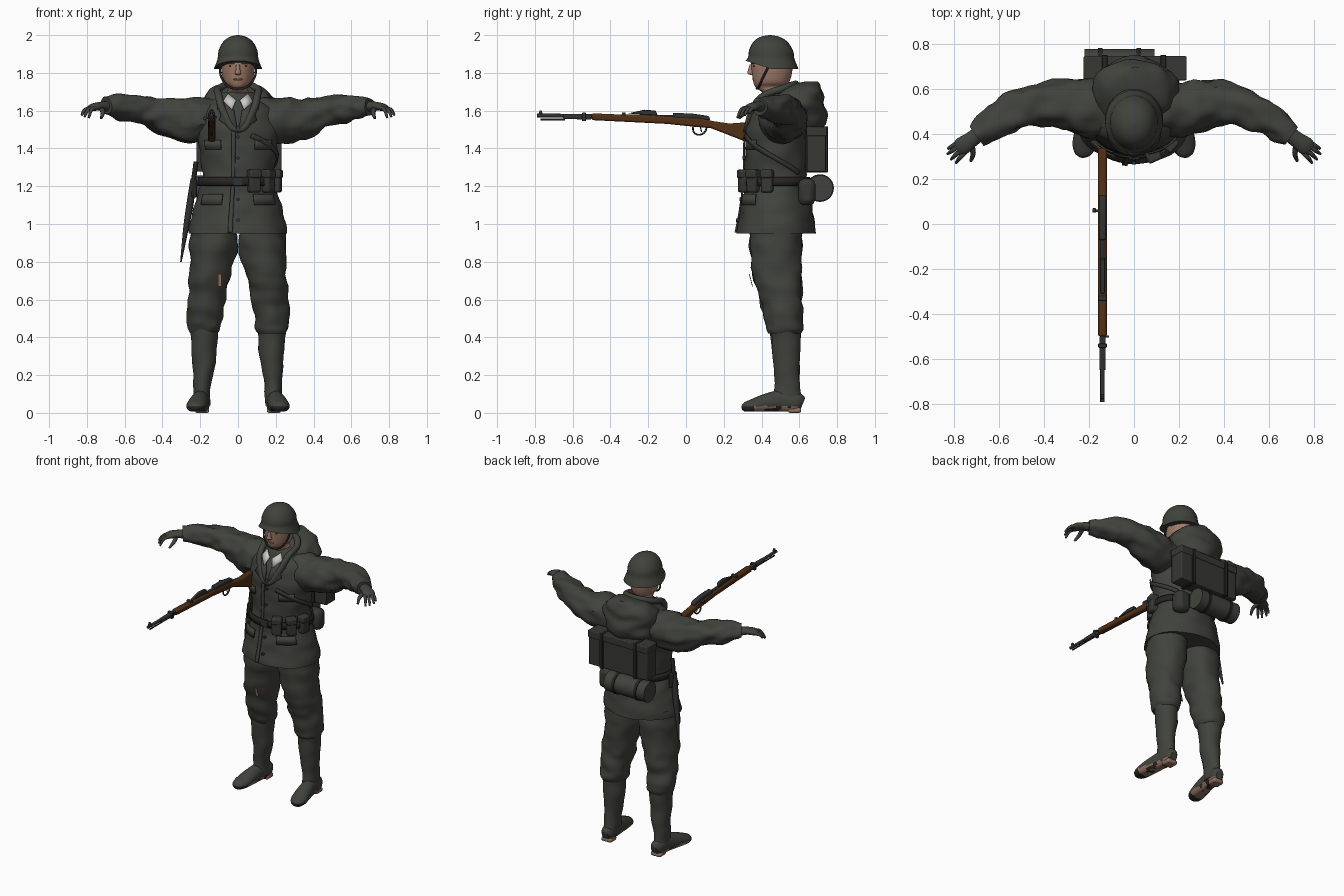
import bpy, bmesh, math
from mathutils import Vector, Matrix, noise

if "Cube" in bpy.data.objects:
    bpy.data.objects.remove(bpy.data.objects["Cube"])


def material(name, rgb):
    m = bpy.data.materials.new(name)
    m.use_nodes = True
    m.diffuse_color = (*rgb, 1)
    m.node_tree.nodes["Principled BSDF"].inputs["Base Color"].default_value = (*rgb, 1)
    return m


CLOTH = material("field_grey_cloth", (.052, .055, .045))
GEAR = material("dark_gear", (.038, .04, .034))
LEATHER = material("dark_leather", (.02, .018, .015))
SKIN = material("skin", (.36, .2, .14))
WOOD = material("walnut_wood", (.085, .03, .008))
METAL = material("gun_metal", (.03, .032, .031))
WHITE = material("white_collar", (.6, .6, .57))
WORN = material("worn_sole", (.29, .17, .13))
LIPS = material("lips", (.25, .1, .08))


def finish(name, bm, mat, smooth=True, bevel=0, thick=0):
    bmesh.ops.recalc_face_normals(bm, faces=bm.faces[:])
    me = bpy.data.meshes.new(name)
    bm.to_mesh(me)
    bm.free()
    me.materials.append(mat)
    ob = bpy.data.objects.new(name, me)
    bpy.context.collection.objects.link(ob)
    if thick:
        ob.modifiers.new("thickness", "SOLIDIFY").thickness = thick
        ob.modifiers["thickness"].offset = 0
    if bevel:
        b = ob.modifiers.new("bevel", "BEVEL")
        b.width, b.segments = bevel, 2
    if smooth:
        bpy.context.view_layer.objects.active = ob
        ob.select_set(True)
        bpy.ops.object.shade_smooth_by_angle(angle=math.radians(45))
        ob.select_set(False)
    return ob


def spline(pts, t):
    # smooth interpolation through tuples, t counted in points
    i = min(int(t), len(pts) - 2)
    f = t - i
    p = [pts[max(0, min(len(pts) - 1, i + k))] for k in (-1, 0, 1, 2)]
    return [b + f / 2 * (c - a + f * (2 * a - 5 * b + 4 * c - d + f * (3 * (b - c) + d - a)))
            for a, b, c, d in zip(*p)]


def loft(name, rings, mat, flat=False, seg=32, steps=5, fold=0, freq=9, side=1, shape=None):
    # rings: x, y, z, half width, half height
    rings = [(r[0] * side, *r[1:]) for r in rings]
    rows = [spline(rings, i / steps) for i in range((len(rings) - 1) * steps + 1)]
    bm = bmesh.new()
    loops = []
    for i, r in enumerate(rows):
        c = Vector(r[:3])
        u, v = Vector((1, 0, 0)), Vector((0, 1, 0))
        if not flat:
            t = Vector(rows[min(i + 1, len(rows) - 1)][:3]) - Vector(rows[max(i - 1, 0)][:3])
            u = t.cross(Vector((0, 0, 1))).normalized()
            v = u.cross(t).normalized()
        loop = []
        for k in range(seg):
            a = math.tau * k / seg
            d = u * math.cos(a) * abs(r[3]) + v * math.sin(a) * abs(r[4])
            p = c + d
            if fold:
                p += d.normalized() * fold * noise.noise(Vector((p.x, p.y, p.z * 1.5)) * freq)
            loop.append(bm.verts.new(shape(p) if shape else p))
        loops.append(loop)
    for a, b in zip(loops, loops[1:]):
        for k in range(seg):
            bm.faces.new((a[k], a[(k + 1) % seg], b[(k + 1) % seg], b[k]))
    bm.faces.new(loops[0])
    bm.faces.new(loops[-1])
    return finish(name, bm, mat)


def box(name, loc, size, mat, bevel=.008, rot=0):
    bm = bmesh.new()
    bmesh.ops.create_cube(bm, size=1, matrix=Matrix.Translation(loc) @ Matrix.Rotation(rot, 4, 'Z')
                          @ Matrix.Diagonal((*size, 1)))
    return finish(name, bm, mat, bevel=bevel)


def rod(name, a, b, r, mat, seg=20):
    a, b = Vector(a), Vector(b)
    bm = bmesh.new()
    q = (b - a).to_track_quat('Z', 'Y').to_matrix().to_4x4()
    bmesh.ops.create_cone(bm, cap_ends=True, segments=seg, radius1=r, radius2=r, depth=(b - a).length,
                          matrix=Matrix.Translation((a + b) / 2) @ q)
    return finish(name, bm, mat)


def slab(name, pts, x, width, mat, bevel=.006):
    # side outline (y, z) extruded across x
    bm = bmesh.new()
    f = bm.faces.new([bm.verts.new((x - width / 2, y, z)) for y, z in pts])
    g = bmesh.ops.extrude_face_region(bm, geom=[f])
    bmesh.ops.translate(bm, vec=(width, 0, 0), verts=[v for v in g["geom"] if isinstance(v, bmesh.types.BMVert)])
    return finish(name, bm, mat, bevel=bevel)


def tube(name, pts, r, mat, closed=False):
    cu = bpy.data.curves.new(name, 'CURVE')
    cu.dimensions, cu.bevel_depth, cu.bevel_resolution = '3D', r, 3
    s = cu.splines.new('BEZIER')
    s.bezier_points.add(len(pts) - 1)
    for b, p in zip(s.bezier_points, pts):
        b.co = p
        b.handle_left_type = b.handle_right_type = 'AUTO'
    s.use_cyclic_u = closed
    cu.materials.append(mat)
    ob = bpy.data.objects.new(name, cu)
    bpy.context.collection.objects.link(ob)


# Jacket
TORSO = [(0, .475, .95, .26, .21), (0, .48, 1.05, .243, .195), (0, .48, 1.15, .215, .18),
         (0, .475, 1.225, .192, .165), (0, .475, 1.32, .195, .163), (0, .475, 1.42, .212, .163),
         (0, .48, 1.52, .222, .16), (0, .49, 1.6, .2, .14), (0, .5, 1.66, .13, .11), (0, .5, 1.7, .085, .085)]
loft("jacket", TORSO, CLOTH, flat=True, seg=48, fold=.012)


def torso_at(z):
    i = max(k for k in range(len(TORSO) - 1) if TORSO[k][2] <= max(z, .95))
    f = (z - TORSO[i][2]) / (TORSO[i + 1][2] - TORSO[i][2])
    return [a + (b - a) * f for a, b in zip(TORSO[i], TORSO[i + 1])]


def band(name, start, end, width, mat, off=.01, n=40):
    # strip on the jacket between (degrees, height) points; -90 degrees is the front
    bm = bmesh.new()
    a0, z0 = math.radians(start[0]), start[1]
    da, dz = math.radians(end[0]) - a0, end[1] - z0
    ln = math.hypot(da * .19, dz)
    rows = []
    for i in range(n + 1):
        row = []
        for s in (-.5, .5):
            a = a0 + da * i / n - s * width * dz / ln / .19
            z = z0 + dz * i / n + s * width * da * .19 / ln
            _, cy, _, rx, ry = torso_at(z)
            row.append(bm.verts.new(((rx + off) * math.cos(a), cy + (ry + off) * math.sin(a), z)))
        rows.append(row)
    for p, q in zip(rows, rows[1:]):
        bm.faces.new((p[0], q[0], q[1], p[1]))
    finish(name, bm, mat, thick=.008)


def patch(name, pts, mat, off, side):
    # front piece from (x, z) points laid on the jacket
    bm = bmesh.new()
    vs = []
    for x, z in pts:
        _, cy, _, rx, ry = torso_at(z)
        vs.append(bm.verts.new((x * side, cy - ry * math.sqrt(max(0, 1 - (x / rx) ** 2)) - off, z)))
    bm.faces.new(vs)
    finish(name, bm, mat, thick=.008)


band("belt", (-90, 1.225), (270, 1.225), .045, LEATHER, .014, 64)
band("shoulder_strap", (-72, 1.47), (45, 1.27), .025, GEAR)
band("jacket_front_edge", (-99, .955), (-96, 1.49), .018, CLOTH, .006)
box("belt_buckle", (0, .292, 1.225), (.05, .012, .045), METAL, .004)
for i in range(5):
    z = 1.02 + i * .11
    y = torso_at(z)[1] - torso_at(z)[4] - .008
    rod("jacket_button", (0, y - .006, z), (0, y + .01, z), .009, METAL, 12)
for s in (1, -1):
    c = -90 + 38 * s
    band("skirt_pocket_flap", (c - 17, 1.13), (c + 17, 1.13), .055, CLOTH, .012, 12)
    band("chest_pocket_flap", (c - 14, 1.42), (c + 14, 1.42), .05, CLOTH, .01, 12)
    patch("lapel", [(0, 1.48), (.1, 1.55), (.085, 1.59), (.11, 1.61), (.055, 1.65), (.02, 1.6)], CLOTH, .014, s)
    patch("shirt_collar", [(.01, 1.655), (.032, 1.605), (.078, 1.65), (.052, 1.69)], WHITE, .024, s)

# Collar and folded hood
half = [(.075, .35, 1.59), (.1, .4, 1.67), (.095, .52, 1.72)]
tube("jacket_collar", [(0, .325, 1.5)] + half + [(0, .58, 1.74)] + [(-x, y, z) for x, y, z in half[::-1]],
     .02, CLOTH, True)
loft("folded_hood", [(0, .62, 1.45, .07, .08), (0, .61, 1.53, .16, .125), (0, .585, 1.61, .19, .15),
                     (0, .595, 1.68, .18, .13), (0, .62, 1.725, .14, .095), (0, .665, 1.755, .05, .03)],
     CLOTH, flat=True, fold=.025, freq=10)

# Head
loft("head", [(0, .5, 1.6, .065, .07), (0, .495, 1.68, .063, .077), (0, .45, 1.722, .05, .08),
              (0, .452, 1.75, .073, .095), (0, .455, 1.8, .086, .106), (0, .455, 1.86, .09, .11),
              (0, .455, 1.93, .08, .09)], SKIN, flat=True)
loft("nose", [(0, .346, 1.845, .009, .008), (0, .342, 1.815, .012, .014), (0, .343, 1.796, .017, .016),
              (0, .352, 1.788, .008, .006)], SKIN, flat=True, seg=12)
box("mouth", (0, .357, 1.765), (.045, .008, .01), LIPS, .003)
for s in (1, -1):
    box("eye", (.035 * s, .358, 1.835), (.028, .008, .009), LEATHER, .003, .35 * s)
    box("eyebrow", (.036 * s, .354, 1.852), (.04, .008, .008), LIPS, .003, .35 * s)


# Helmet with a raised front rim
def helmet_rim(p):
    front = max(0, (.455 - p.y) / .14)
    return Vector((p.x, p.y, p.z + max(0, 1.9 - p.z) * .55 * min(1, front)))


loft("helmet", [(0, .455, 1.82, .128, .14), (0, .455, 1.84, .12, .133), (0, .452, 1.875, .108, .122),
                (0, .45, 1.92, .102, .116), (0, .447, 1.965, .078, .09), (0, .445, 1.99, .045, .052),
                (0, .445, 2, .006, .006)], CLOTH, flat=True, shape=helmet_rim)
tube("chin_strap", [(.098, .44, 1.84), (.085, .405, 1.77), (.045, .385, 1.725), (0, .375, 1.717),
                    (-.045, .385, 1.725), (-.085, .405, 1.77), (-.098, .44, 1.84)], .006, LEATHER)

# Arms, hands, legs and boots
FINGERS = [((.787, .358), (.826, .335, 1.585)), ((.782, .343), (.828, .312, 1.575)),
           ((.771, .328), (.812, .288, 1.567)), ((.757, .316), (.79, .272, 1.562))]
for s, tag in ((1, "left"), (-1, "right")):
    loft(tag + "_sleeve", [(.1, .5, 1.56, .1, .1), (.2, .51, 1.552, .125, .12), (.31, .53, 1.552, .11, .115),
                           (.45, .528, 1.59, .09, .085), (.56, .483, 1.612, .084, .07),
                           (.66, .42, 1.62, .062, .056), (.7, .392, 1.62, .05, .048)],
         CLOTH, fold=.024, freq=13, side=s)
    loft(tag + "_palm", [(.69, .4, 1.622, .034, .03), (.73, .37, 1.624, .036, .023), (.765, .345, 1.618, .04, .02),
                         (.785, .33, 1.61, .03, .012)], CLOTH, seg=16, side=s)
    for (x, y), tip in FINGERS:
        mid = [(x + tip[0]) / 2, (y + tip[1]) / 2, 1.607]
        loft(tag + "_finger", [(x - .02, y + .015, 1.617, .01, .01), (*mid, .01, .01), (*tip, .006, .006)],
             CLOTH, seg=10, side=s)
    loft(tag + "_thumb", [(.725, .36, 1.612, .014, .014), (.715, .315, 1.59, .012, .012),
                          (.725, .28, 1.56, .007, .007)], CLOTH, seg=10, side=s)
    loft(tag + "_trouser_leg", [(.135, .475, 1, .12, .135), (.128, .477, .88, .125, .138),
                                (.155, .488, .7, .105, .127), (.167, .502, .6, .099, .112),
                                (.178, .517, .5, .096, .1), (.18, .525, .45, .088, .092),
                                (.179, .527, .42, .07, .08)], CLOTH, flat=True, fold=.018, freq=10, side=s)
    loft(tag + "_boot_shaft", [(.18, .528, .45, .076, .084), (.178, .53, .3, .064, .072),
                               (.188, .535, .16, .048, .066), (.19, .538, .09, .046, .07),
                               (.19, .54, .04, .045, .072)], CLOTH, flat=True, fold=.008, side=s)
    foot = loft(tag + "_boot_foot", [(.188, .616, .045, .025, .035), (.19, .585, .055, .043, .055),
                                     (.198, .5, .06, .045, .06), (.21, .42, .05, .052, .05),
                                     (.222, .35, .036, .052, .036), (.23, .312, .028, .036, .026),
                                     (.233, .297, .024, .012, .01)], CLOTH, side=s,
                shape=lambda p: Vector((p.x, p.y, max(p.z, .008))))
    foot.data.materials.append(WORN)
    foot.data.materials.append(LEATHER)
    for f in foot.data.polygons:
        c = f.center
        if c.z < .035:
            f.material_index = 1 if c.y > .36 and noise.noise(c * 25) > -.15 else 2
    box(tag + "_boot_heel", (.19 * s, .575, .014), (.075, .07, .028), WORN, .01)
slab("knee_tear", [(.333, .735), (.337, .735), (.354, .67), (.35, .67)], -.097, .02, SKIN, 0)

# Belt gear
for a in (-66, -40, -14):
    t = math.radians(a)
    x, y = .21 * math.cos(t), .475 + .185 * math.sin(t)
    box("ammo_pouch", (x, y, 1.225), (.062, .05, .115), GEAR, .01, t + math.pi / 2)
    box("pouch_flap", (x * 1.01, y - .002, 1.265), (.066, .056, .045), GEAR, .01, t + math.pi / 2)
loft("scabbard", [(-.235, .47, 1.24, .016, .022), (-.255, .48, 1.1, .019, .022), (-.275, .49, .98, .015, .018),
                  (-.302, .51, .8, .004, .007)], METAL, flat=True, seg=16)
rod("bayonet_grip", (-.222, .465, 1.33), (-.237, .47, 1.22), .013, LEATHER)
box("bayonet_frog", (-.232, .475, 1.19), (.03, .055, .1), LEATHER)

# Back gear
box("back_box", (.005, .69, 1.395), (.45, .1, .235), GEAR, .006)
box("back_box_lid", (.005, .692, 1.49), (.458, .108, .05), GEAR, .006)
for x in (-.13, .13):
    box("box_strap", (x, .692, 1.395), (.025, .118, .245), LEATHER, .003)
rod("bedroll", (-.22, .71, 1.19), (.09, .71, 1.19), .068, CLOTH, 32)
for x in (-.15, .02):
    rod("bedroll_strap", (x - .01, .71, 1.19), (x + .01, .71, 1.19), .073, LEATHER, 32)
box("canteen", (.15, .64, 1.17), (.1, .09, .14), GEAR, .03)

# Rifle
X = -.14
slab("rifle_stock", [(.325, 1.432), (.34, 1.54), (.23, 1.532), (.14, 1.545), (.08, 1.562), (-.5, 1.586), (-.5, 1.55),
                     (-.1, 1.53), (.06, 1.513), (.13, 1.508), (.19, 1.485)], X, .04, WOOD, .01)
slab("fore_stock", [(-.5, 1.582), (-.65, 1.58), (-.65, 1.556), (-.5, 1.553)], X, .028, METAL)
rod("barrel", (X, .06, 1.566), (X, -.79, 1.575), .01, METAL)
rod("cleaning_rod", (X, -.64, 1.553), (X, -.77, 1.553), .005, METAL, 10)
slab("front_sight", [(-.78, 1.575), (-.775, 1.602), (-.765, 1.602), (-.755, 1.575)], X, .014, METAL, .002)
slab("rear_sight", [(-.31, 1.585), (-.22, 1.605), (-.16, 1.6), (-.15, 1.575)], X, .022, METAL, .003)
slab("receiver", [(-.07, 1.555), (-.07, 1.588), (.03, 1.585), (.12, 1.572), (.13, 1.55)], X, .032, METAL)
for y in (-.54, -.33):
    box("barrel_band", (X, y, 1.567), (.038, .02, .046), METAL, .004)
rod("bolt_handle", (X, .055, 1.57), (X - .032, .06, 1.56), .006, METAL, 10)
rod("bolt_knob", (X - .03, .06, 1.56), (X - .043, .06, 1.557), .01, METAL, 12)
rod("sling_swivel", (X, -.5, 1.565), (X + .028, -.5, 1.565), .005, METAL, 10)
tube("trigger_guard", [(X, .035, 1.515), (X, .045, 1.482), (X, .075, 1.473), (X, .1, 1.488), (X, .11, 1.512)],
     .005, METAL)
rod("trigger", (X, .075, 1.515), (X, .083, 1.487), .003, METAL, 8)
